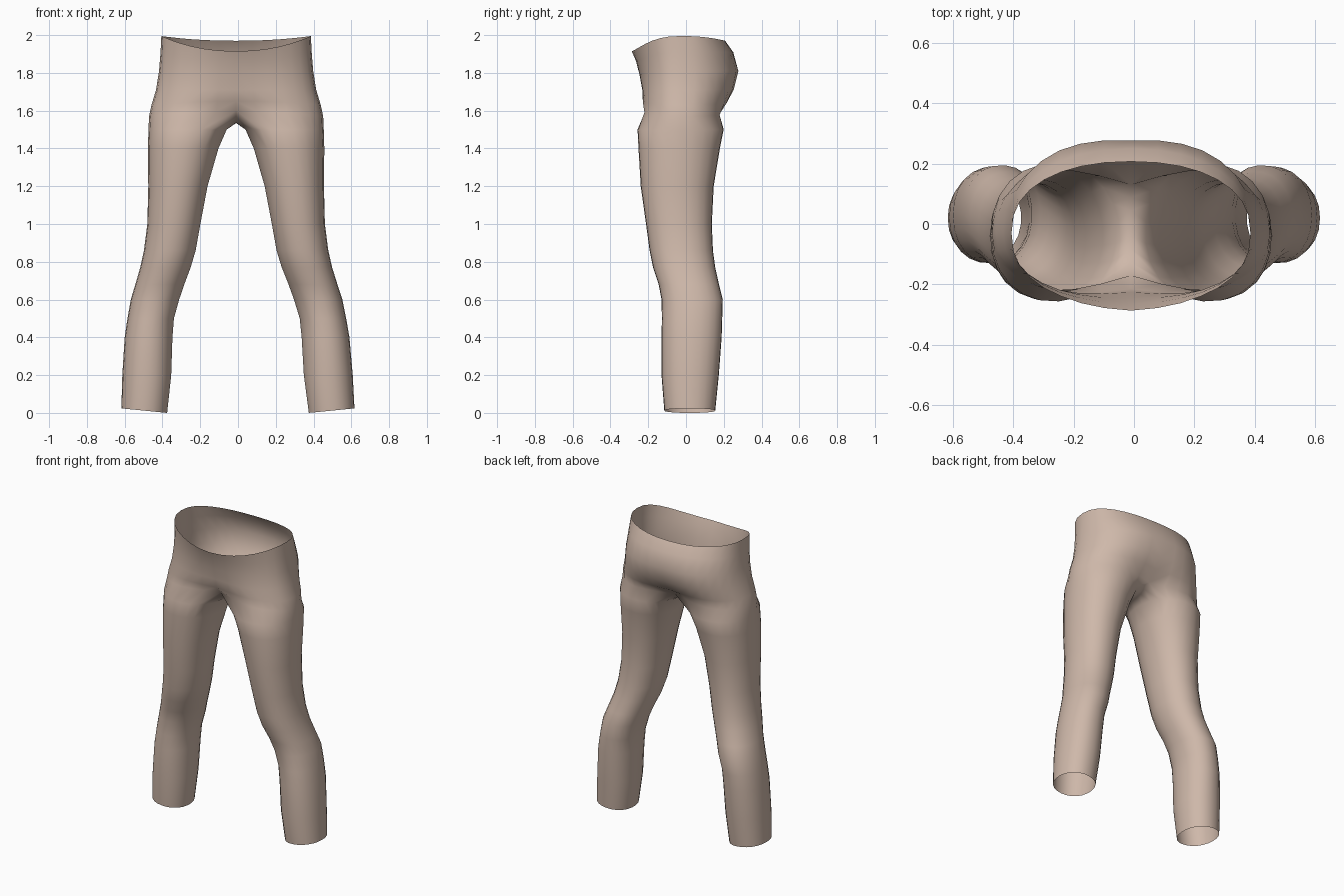
import bpy, bmesh
from math import sin, cos, pi

if "Cube" in bpy.data.objects:
    bpy.data.objects.remove(bpy.data.objects["Cube"])

ARC, INNER = 16, 7            # segments round the outer half, and under the crotch
SIDES = ARC + INNER

# hips: z front, z side, z back, half width, y front centre, y front, y back, y back centre
HIPS = [
    (1.915, 1.995, 1.970, .396, -.287, -.275, .207, .207),
    (1.860, 1.910, 1.910, .400, -.264, -.260, .250, .250),
    (1.790, 1.810, 1.810, .408, -.246, -.250, .291, .277),
    (1.710, 1.710, 1.710, .424, -.226, -.250, .272, .248),
    (1.650, 1.630, 1.640, .448, -.215, -.255, .243, .205),
    (1.600, 1.570, 1.580, .461, -.170, -.257, .218, .130),
]
# legs: z, x inner, x outer, y front, y back
LEGS = [
    (1.50, .048, .464, -.257, .200), (1.40, .092, .467, -.252, .180),
    (1.20, .150, .465, -.240, .147), (1.00, .188, .470, -.212, .137),
    (0.86, .213, .488, -.193, .143), (0.77, .240, .508, -.175, .155),
    (0.68, .275, .535, -.145, .175), (0.60, .303, .560, -.130, .195),
    (0.50, .332, .579, -.128, .192), (0.40, .341, .595, -.130, .189),
    (0.20, .350, .610, -.130, .174), (0.02, .374, .617, -.115, .155),
]


def power(v, p):
    return abs(v) ** p * (1 if v >= 0 else -1)


def hip_arc(row):
    """Half outline from front centre round the side to back centre."""
    zf, zs, zb, w, yf0, yf, yb, yb0 = row
    pts = []
    for i in range(ARC + 1):
        t = pi * i / ARC
        c = cos(t)
        end_y, end_z = (yf, zf) if c > 0 else (yb, zb)
        y = -.03 + (end_y + .03) * abs(c) ** .85
        y += (yf0 - yf) * max(0, 1 - t / .65) ** 1.3
        y += (yb0 - yb) * max(0, 1 - (pi - t) / .65) ** 1.3
        x = w * abs(sin(t)) ** .92 if 0 < i < ARC else 0
        pts.append((x, y, zs + (end_z - zs) * c * c))
    return pts


def leg_ring(row):
    z, x0, x1, y0, y1 = row
    pts = []
    for i in range(SIDES):
        a = 2 * pi * (i - ARC / 2) / SIDES
        cx, sy = power(cos(a), .93), power(sin(a), .93)
        hem = .012 * cx if z < .1 else 0
        pts.append(((x0 + x1) / 2 + (x1 - x0) / 2 * cx,
                    (y0 + y1) / 2 + (y1 - y0) / 2 * sy, z + hem))
    return pts


def bridge(bm, a, b, closed):
    n = len(a)
    for i in range(n if closed else n - 1):
        j = (i + 1) % n
        bm.faces.new((a[i], a[j], b[j], b[i]))


bm = bmesh.new()
for side in (1, -1):
    def ring(pts):
        return [bm.verts.new((side * x, y, z)) for x, y, z in pts]
    # hips, open at the waist
    rings = [ring(hip_arc(r)) for r in HIPS]
    for a, b in zip(rings, rings[1:]):
        bridge(bm, a, b, False)
    # crotch seam running from back centre to front centre
    back, front = rings[-1][-1].co, rings[-1][0].co
    seam = []
    for k in range(1, INNER):
        f = k / INNER
        p = back.lerp(front, f)
        seam.append((0, p.y, p.z - .055 * sin(pi * f) ** .6))
    last = rings[-1] + ring(seam)
    # leg, open at the hem
    for row in LEGS:
        nxt = ring(leg_ring(row))
        bridge(bm, last, nxt, True)
        last = nxt

bmesh.ops.remove_doubles(bm, verts=bm.verts, dist=.0005)
# slight lean of the upper body, hem brought down to the floor
low = min(v.co.z for v in bm.verts)
for v in bm.verts:
    v.co.x -= .01 * min(1, v.co.z / .8)
    if v.co.z < .1:
        v.co.z -= low
bmesh.ops.recalc_face_normals(bm, faces=bm.faces)
# outside faces point away from the body
probe = max(bm.faces, key=lambda f: f.calc_center_median().x)
if probe.normal.x < 0:
    bmesh.ops.reverse_faces(bm, faces=bm.faces)
for f in bm.faces:
    f.smooth = True

mesh = bpy.data.meshes.new("leggings")
bm.to_mesh(mesh)
bm.free()
leggings = bpy.data.objects.new("leggings", mesh)
bpy.context.collection.objects.link(leggings)

# fabric colour
mat = bpy.data.materials.new("fabric")
mat.diffuse_color = (.62, .48, .40, 1)
mat.use_nodes = True
mat.node_tree.nodes["Principled BSDF"].inputs["Base Color"].default_value = mat.diffuse_color
mesh.materials.append(mat)
